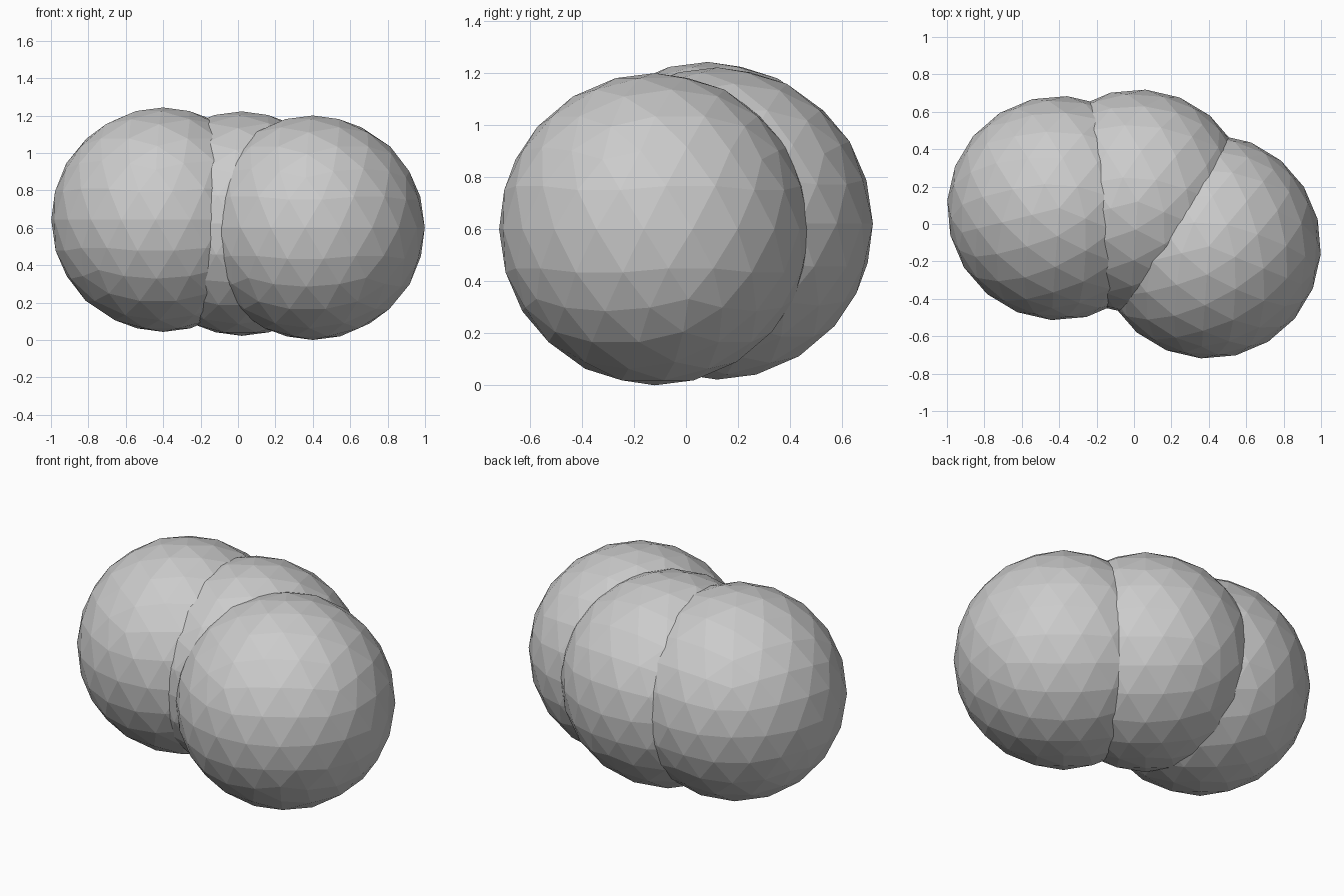
import bpy
from math import radians

if "Cube" in bpy.data.objects:
    bpy.data.objects.remove(bpy.data.objects["Cube"])

RADIUS = 0.6
TURN = radians(50)  # facet orientation about the vertical axis


def ball(name, location):
    """Flat-faceted low-poly ball."""
    bpy.ops.mesh.primitive_ico_sphere_add(
        subdivisions=3, radius=RADIUS, location=location, rotation=(0, 0, TURN))
    obj = bpy.context.object
    obj.name = name
    bpy.ops.object.shade_flat()
    return obj


# Three overlapping balls, rising slightly from right to left
ball("right_ball", (0.40, -0.12, 0.60))
ball("middle_ball", (0.02, 0.12, 0.622))
ball("left_ball", (-0.40, 0.085, 0.643))
